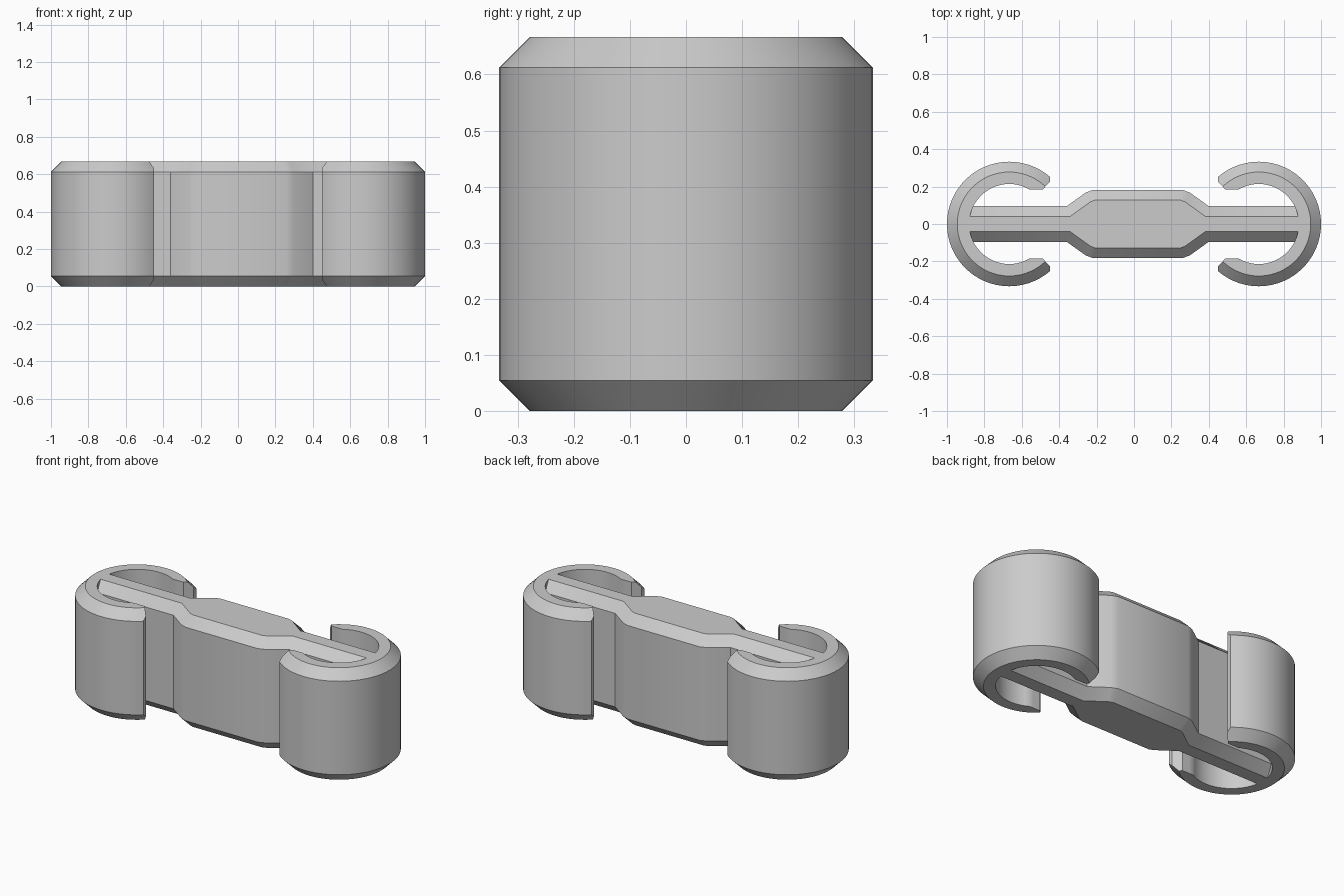
import bpy, bmesh
from math import sin, cos, radians, pi
from mathutils import Vector

HEIGHT, CHAMFER = 0.667, 0.055
CENTRE, OUTER, INNER = 0.667, 0.333, 0.214
LIP_Y = 0.185          # flat underside of each hook tip

cube = bpy.data.objects.get("Cube")
if cube:
    bpy.data.objects.remove(cube, do_unlink=True)

grey = bpy.data.materials.new("grey plastic")
grey.use_nodes = True
colour = (0.6, 0.6, 0.6, 1)
grey.diffuse_color = colour
grey.node_tree.nodes["Principled BSDF"].inputs["Base Color"].default_value = colour


def loft(name, sections):
    """Skin a row of equal-sized closed sections and cap both ends."""
    bm = bmesh.new()
    rows = [[bm.verts.new(p) for p in s] for s in sections]
    n = len(rows[0])
    for a, b in zip(rows, rows[1:]):
        for i in range(n):
            j = (i + 1) % n
            bm.faces.new((a[i], a[j], b[j], b[i]))
    bm.faces.new(rows[0])
    bm.faces.new(rows[-1])
    bmesh.ops.recalc_face_normals(bm, faces=bm.faces)
    mesh = bpy.data.meshes.new(name)
    bm.to_mesh(mesh)
    bm.free()
    mesh.materials.append(grey)
    ob = bpy.data.objects.new(name, mesh)
    bpy.context.collection.objects.link(ob)
    return ob


# Connecting bar: half outline in plan, swollen in the middle
half = [(0.90, 0.095), (0.38, 0.095), (0.278, 0.168), (0.238, 0.183)]
outline = [Vector((-x, y)) for x, y in half]
outline += [Vector((x, y)) for x, y in reversed(half)]
outline = [p + Vector((0.02, 0)) if abs(p.x) < 0.5 else p for p in outline]


def side_normal(a, b):
    d = (b - a).normalized()
    return Vector((-d.y, d.x))


bar_sections = []
for i, p in enumerate(outline):
    before = side_normal(outline[max(i - 1, 0)], outline[max(i, 1)])
    last = len(outline) - 1
    after = side_normal(outline[min(i, last - 1)], outline[min(i + 1, last)])
    q = p - (before + after) * CHAMFER / (1 + before.dot(after))
    right = [(q.x, q.y, 0), (p.x, p.y, CHAMFER),
             (p.x, p.y, HEIGHT - CHAMFER), (q.x, q.y, HEIGHT)]
    bar_sections.append(right + [(x, -y, z) for x, y, z in reversed(right)])
body = loft("double_hook_clip", bar_sections)


# Open C-shaped hooks, swept around each end of the bar
def hook(name, side):
    angles = [46, 49, 54, 60] + [60 + 6 * k for k in range(1, 40)]
    angles += [300, 306, 311, 314]
    sections = []
    for deg in sorted(set(angles)):
        fold = min(deg, 360 - deg)
        a = radians(deg)
        inner = LIP_Y / sin(radians(fold)) if fold < 60 else INNER
        outer = 0.3126 if fold == 46 else OUTER
        crown = OUTER - CHAMFER
        step = outer - crown
        profile = [(inner, 0), (crown, 0), (outer, step),
                   (outer, HEIGHT - step), (crown, HEIGHT), (inner, HEIGHT)]
        sections.append([(side * (CENTRE - r * cos(a)), r * sin(a), z)
                         for r, z in profile])
    return loft(name, sections)


# Fuse the hooks to the bar
for name, side in (("left_hook", 1), ("right_hook", -1)):
    part = hook(name, side)
    bpy.context.view_layer.objects.active = body
    mod = body.modifiers.new("join " + name, 'BOOLEAN')
    mod.operation = 'UNION'
    mod.solver = 'EXACT'
    mod.object = part
    bpy.ops.object.modifier_apply(modifier=mod.name)
    bpy.data.objects.remove(part, do_unlink=True)

# Smooth curves, crisp chamfers
bpy.ops.object.select_all(action='DESELECT')
body.select_set(True)
bpy.context.view_layer.objects.active = body
bpy.ops.object.shade_smooth_by_angle(angle=pi / 6)
